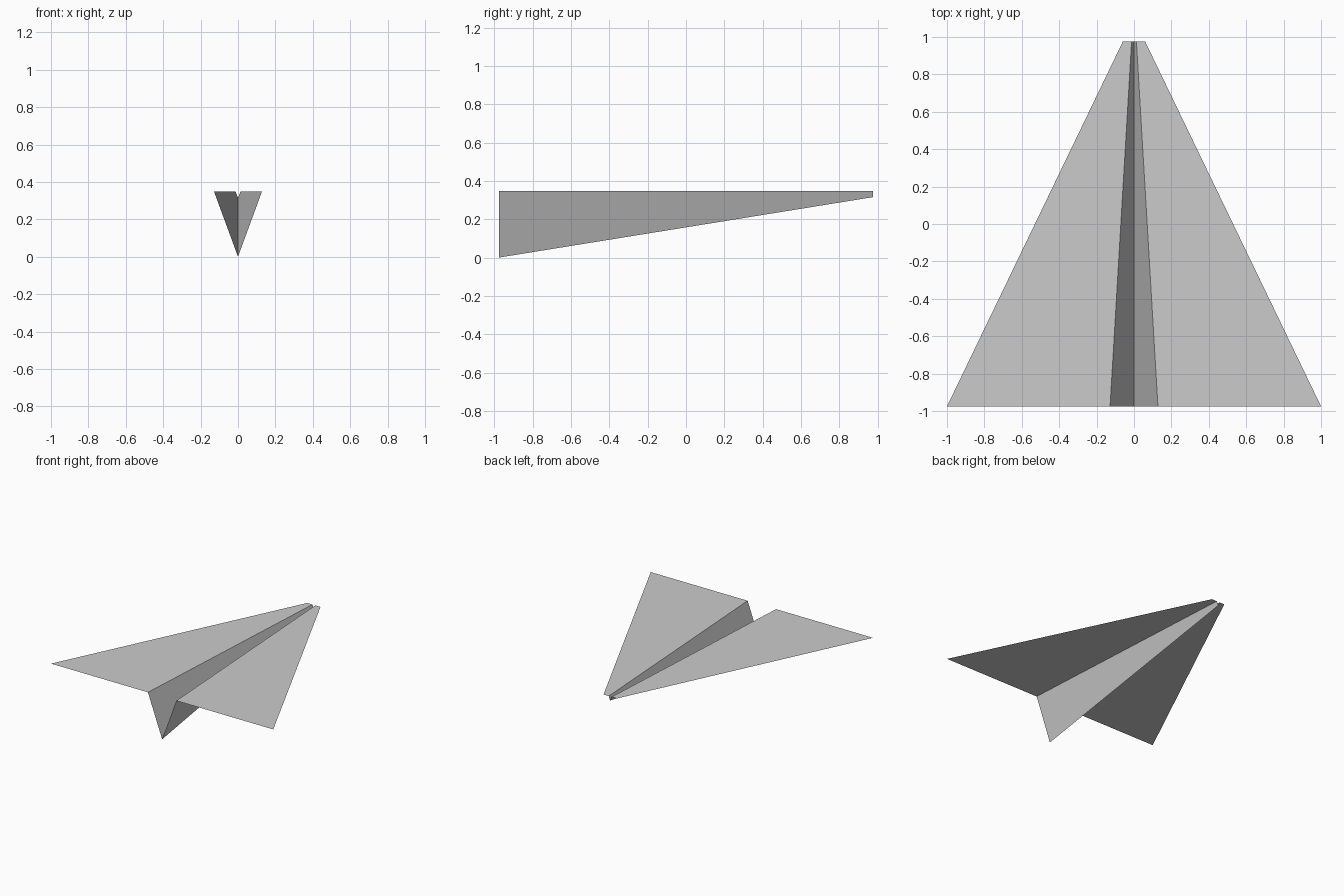
import bpy

if "Cube" in bpy.data.objects:
    bpy.data.objects.remove(bpy.data.objects["Cube"])

# Paper colour
paper = bpy.data.materials.new("paper_grey")
paper.diffuse_color = (0.6, 0.6, 0.6, 1)
paper.use_nodes = True
paper.node_tree.nodes["Principled BSDF"].inputs["Base Color"].default_value = paper.diffuse_color

TAIL, NOSE = -0.975, 0.975   # y of the open tail and of the nose
TOP = 0.348                  # height of the flat wings

# Fold lines: (tail point, nose point) on the right half
keel_fold = ((0, TAIL, 0), (0, NOSE, 0.315))
wing_fold = ((0.128, TAIL, TOP), (0.013, NOSE, TOP))
wing_edge = ((1, TAIL, TOP), (0.06, NOSE, TOP))


def folded_sheet(name, inner, outer):
    """Single-thickness sheet between two lines, mirrored across x."""
    verts = [inner[0], outer[0], outer[1], inner[1]]
    mesh = bpy.data.meshes.new(name)
    mesh.from_pydata(verts, [], [(0, 1, 2, 3)])
    mesh.materials.append(paper)
    obj = bpy.data.objects.new(name, mesh)
    bpy.context.collection.objects.link(obj)
    mirror = obj.modifiers.new("mirror", 'MIRROR')
    mirror.merge_threshold = 0.0005
    return obj


# V-shaped body below, flat wings on top
folded_sheet("keel", keel_fold, wing_fold)
folded_sheet("wings", wing_fold, wing_edge)
